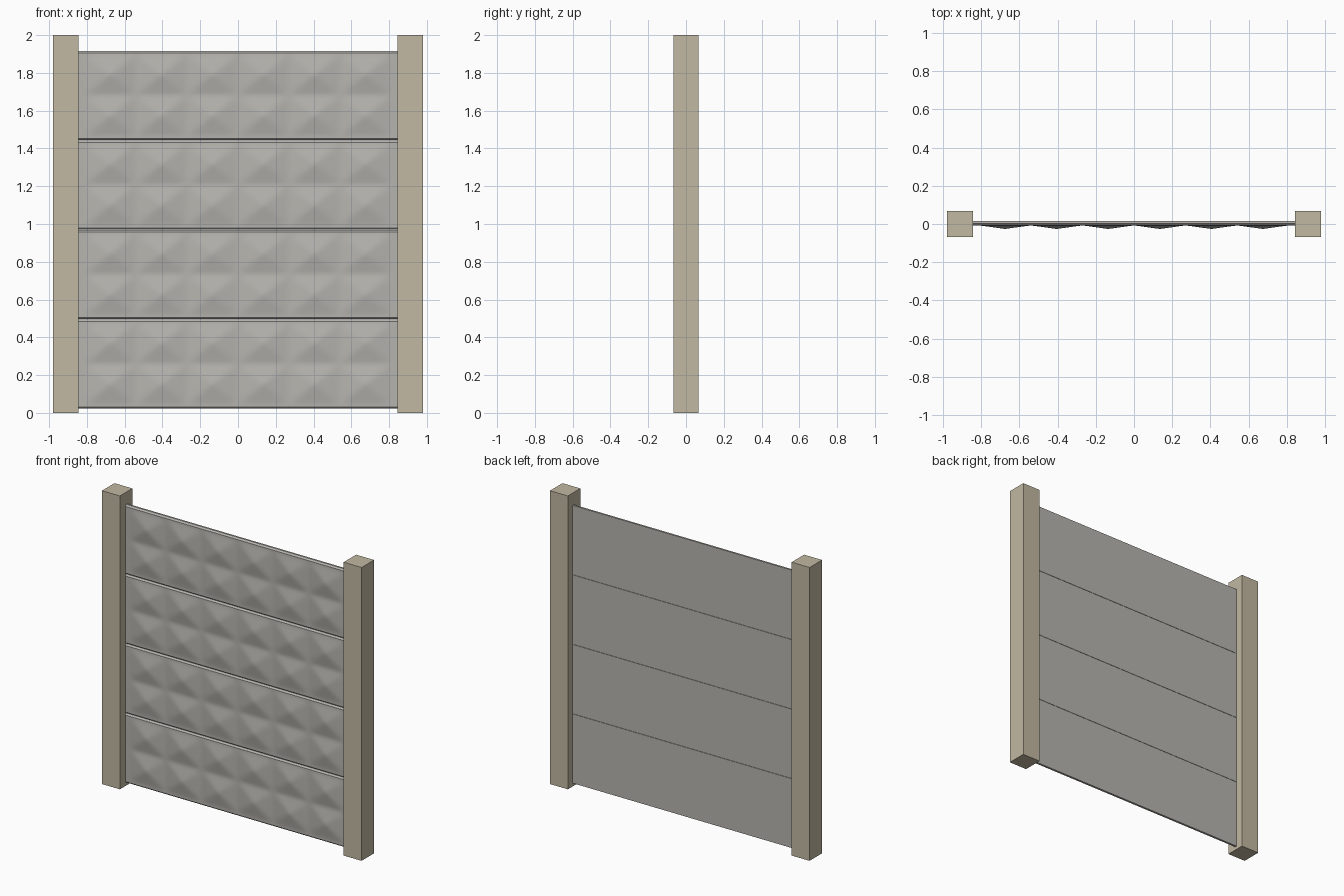
import bpy, bmesh

if "Cube" in bpy.data.objects:
    bpy.data.objects.remove(bpy.data.objects["Cube"])

def material(name, rgb):
    m = bpy.data.materials.new(name)
    m.diffuse_color = (*rgb, 1)
    m.use_nodes = True
    m.node_tree.nodes["Principled BSDF"].inputs["Base Color"].default_value = m.diffuse_color
    return m

post_mat = material("sand concrete", (0.54, 0.48, 0.36))
panel_mat = material("grey concrete", (0.47, 0.46, 0.43))

# Square posts
def post(name, x):
    bpy.ops.mesh.primitive_cube_add(size=1, location=(x, 0, 1))
    ob = bpy.context.object
    ob.name = name
    ob.scale = (0.135, 0.134, 2)
    bpy.ops.object.transform_apply(location=False, rotation=False, scale=True)
    ob.data.materials.append(post_mat)

post("left_post", -0.9115)
post("right_post", 0.9115)

HALF_W, HEIGHT = 0.844, 0.472
BACK, FACE, BULGE = 0.015, -0.008, 0.018
PITCH_X, PITCH_Z, Z0 = 0.27, 0.218, 0.02
COLS, ROWS, NX, NZ = 6, 2, 16, 14

def bump(x, z):
    """Depth of the soft pyramid relief at a point on the panel."""
    u, v = (x + COLS * PITCH_X / 2) / PITCH_X, (z - Z0) / PITCH_Z
    if not (0 < u < COLS and 0 < v < ROWS):
        return 0
    a, b = abs(u % 1 - 0.5) * 2, abs(v % 1 - 0.5) * 2
    d = (a ** 8 + b ** 8) ** 0.125          # rounded ridges
    t = max(0, 1 - d)
    return BULGE * min(1, t * t / (t + 0.06) * 1.06)

# Panel: relief front, chamfered top and bottom lips, flat back
def panel(name, z_base):
    xs = [-HALF_W] + [-COLS * PITCH_X / 2 + i * PITCH_X / NX
                      for i in range(COLS * NX + 1)] + [HALF_W]
    zs = [0.008] + [Z0 + j * PITCH_Z / NZ for j in range(ROWS * NZ + 1)] + [HEIGHT - 0.01]
    rows = [(0, BACK), (0, FACE + 0.008)] + [(z, None) for z in zs]
    rows += [(HEIGHT, FACE + 0.01), (HEIGHT, BACK)]
    bm = bmesh.new()
    grid = [[bm.verts.new((x, FACE - bump(x, z) if y is None else y, z_base + z))
             for x in xs] for z, y in rows]
    for r0, r1 in zip(grid, grid[1:]):
        for i in range(len(xs) - 1):
            bm.faces.new((r0[i], r0[i + 1], r1[i + 1], r1[i]))
    bm.faces.new(grid[0] + grid[-1][::-1])                    # back
    for k in (0, -1):                                         # ends
        bm.faces.new([r[k] for r in grid])
    bmesh.ops.recalc_face_normals(bm, faces=bm.faces)
    me = bpy.data.meshes.new(name)
    bm.to_mesh(me)
    bm.free()
    ob = bpy.data.objects.new(name, me)
    bpy.context.collection.objects.link(ob)
    me.materials.append(panel_mat)
    bpy.ops.object.select_all(action='DESELECT')
    ob.select_set(True)
    bpy.context.view_layer.objects.active = ob
    bpy.ops.object.shade_smooth_by_angle(angle=0.52)

for n in range(4):
    panel(f"panel_{n + 1}", 0.022 + n * 0.474)
